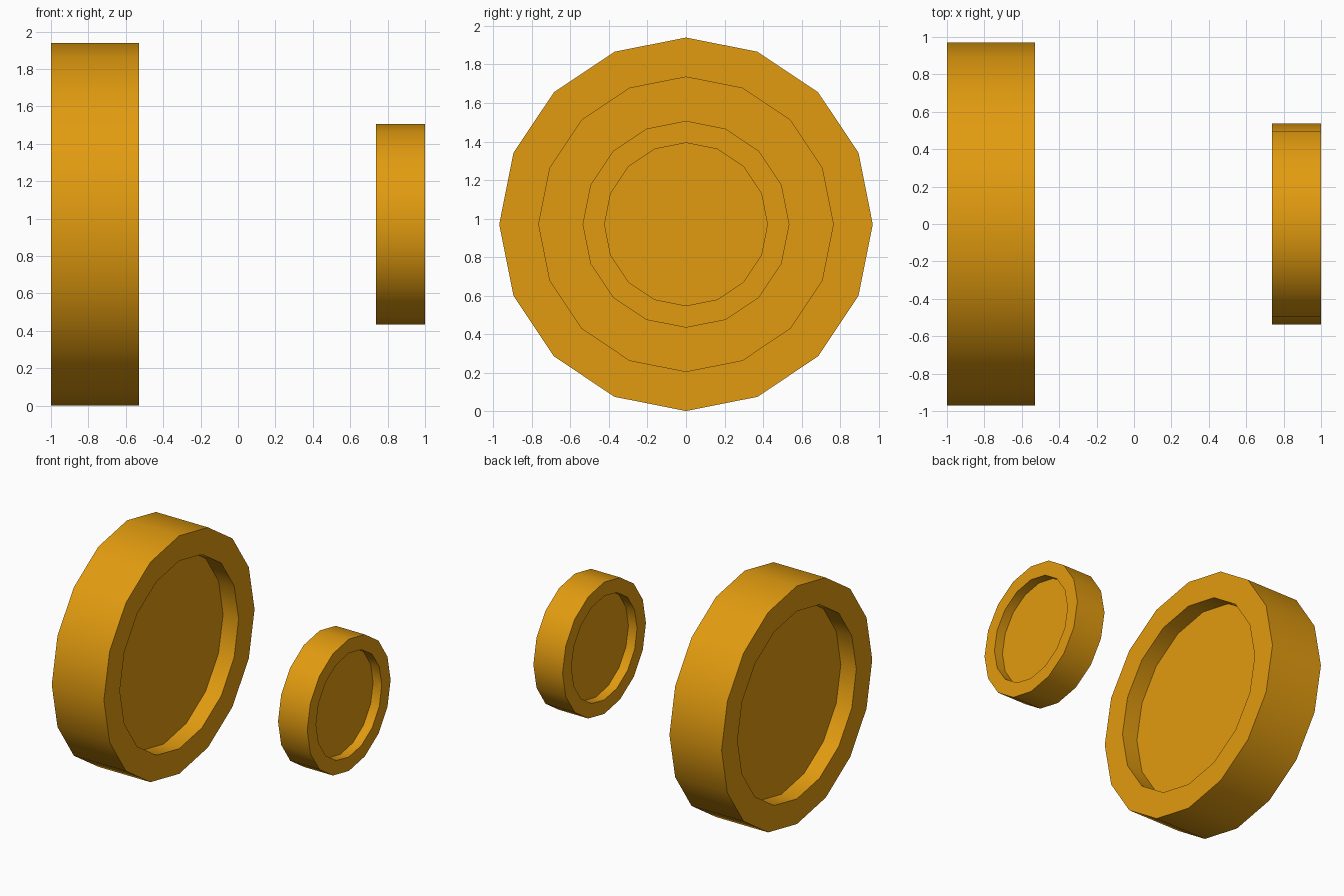
import bpy, bmesh, math

if "Cube" in bpy.data.objects:
    bpy.data.objects.remove(bpy.data.objects["Cube"])

SIDES = 16
AXLE_Z = 0.97

orange = bpy.data.materials.new("amber orange")
orange.diffuse_color = (0.76, 0.33, 0.005, 1)
orange.use_nodes = True
orange.node_tree.nodes["Principled BSDF"].inputs["Base Color"].default_value = orange.diffuse_color


def wheel(name, x0, x1, radius, rim_radius, recess):
    """16-sided disc along x with a straight-walled recess in both faces."""
    # profile (x, radius): left floor, left rim, tread, right rim, right floor
    profile = [(x0 + recess, rim_radius), (x0, rim_radius), (x0, radius),
               (x1, radius), (x1, rim_radius), (x1 - recess, rim_radius)]
    cx = (x0 + x1) / 2
    bm = bmesh.new()
    rings = []
    for x, r in profile:
        rings.append([bm.verts.new((x - cx, r * math.sin(2 * math.pi * i / SIDES),
                                    r * math.cos(2 * math.pi * i / SIDES)))
                      for i in range(SIDES)])
    for a, b in zip(rings, rings[1:]):
        for i in range(SIDES):
            j = (i + 1) % SIDES
            bm.faces.new((a[i], a[j], b[j], b[i]))
    # recessed floors
    bm.faces.new(rings[0])
    bm.faces.new(rings[-1])
    bmesh.ops.recalc_face_normals(bm, faces=bm.faces)
    mesh = bpy.data.meshes.new(name)
    bm.to_mesh(mesh)
    bm.free()
    mesh.materials.append(orange)
    obj = bpy.data.objects.new(name, mesh)
    obj.location = (cx, 0, AXLE_Z)
    bpy.context.collection.objects.link(obj)
    # round tread, crisp rims
    bpy.ops.object.select_all(action='DESELECT')
    obj.select_set(True)
    bpy.context.view_layer.objects.active = obj
    bpy.ops.object.shade_smooth_by_angle(angle=math.radians(35))


wheel("large_wheel", -1.0, -0.53, 0.97, 0.765, 0.14)
wheel("small_wheel", 0.737, 1.0, 0.537, 0.423, 0.078)
